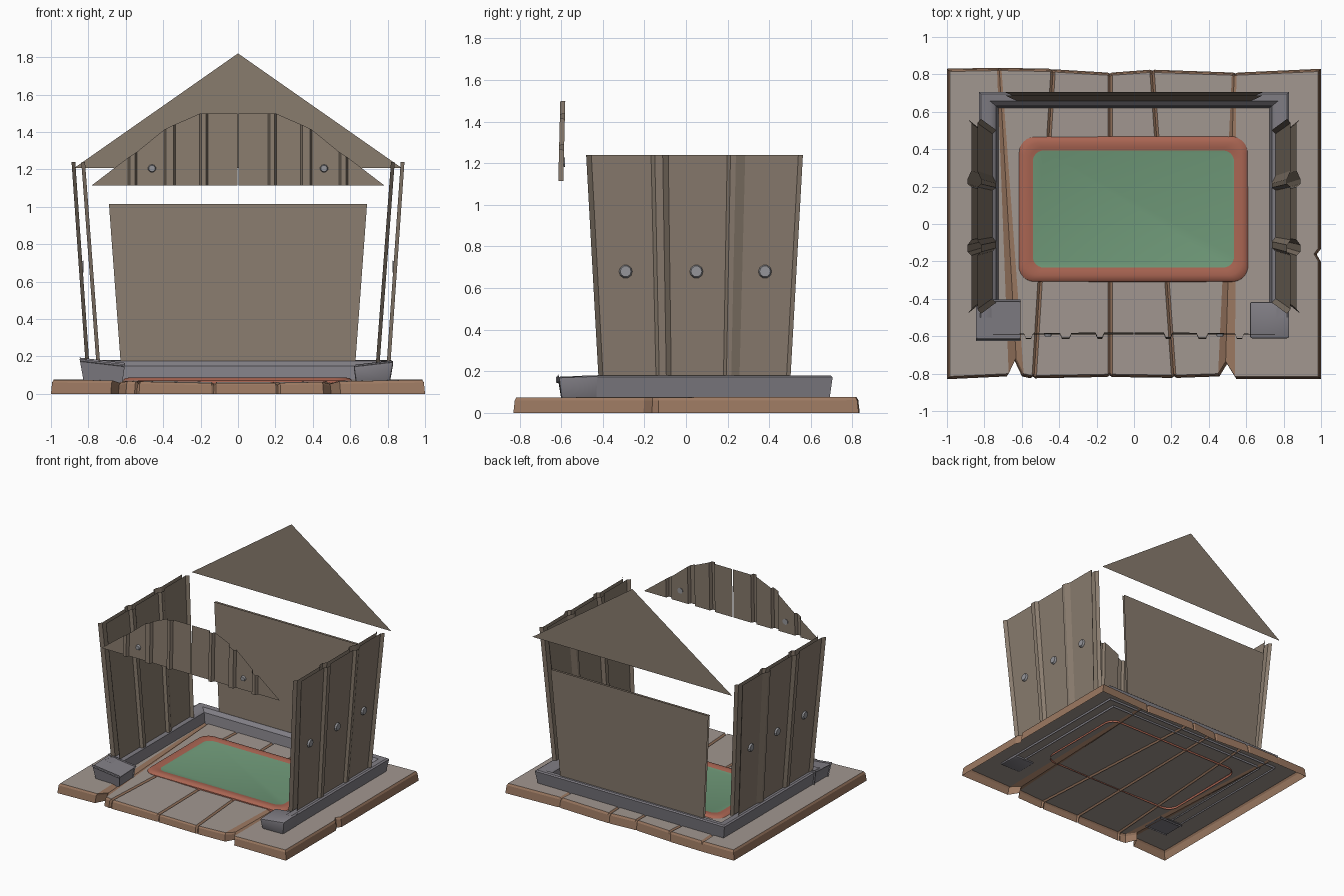
import bpy, bmesh, math
from mathutils import Matrix

if "Cube" in bpy.data.objects:
    bpy.data.objects.remove(bpy.data.objects["Cube"])


def mat(name, r, g, b):
    m = bpy.data.materials.new(name)
    m.diffuse_color = (r, g, b, 1)
    m.use_nodes = True
    m.node_tree.nodes["Principled BSDF"].inputs["Base Color"].default_value = m.diffuse_color
    return m


PLANK = mat("plank_top", .36, .31, .28)
EDGE = mat("plank_edge", .33, .19, .12)
SHEET = mat("metal_sheet", .25, .20, .155)
STONE = mat("stone", .22, .21, .235)
BOLT = mat("bolt_metal", .30, .30, .32)
RED = mat("rug_border", .40, .13, .085)
GREEN = mat("rug_centre", .16, .32, .19)


def finish(bm, name, *mats, smooth=None, recalc=False):
    if recalc:
        bmesh.ops.recalc_face_normals(bm, faces=bm.faces)
    me = bpy.data.meshes.new(name)
    bm.to_mesh(me)
    bm.free()
    for m in mats:
        me.materials.append(m)
    ob = bpy.data.objects.new(name, me)
    bpy.context.collection.objects.link(ob)
    if smooth:
        bpy.context.view_layer.objects.active = ob
        ob.select_set(True)
        bpy.ops.object.shade_smooth_by_angle(angle=math.radians(smooth))
        ob.select_set(False)
    return ob


def bridge(bm, a, b, closed=False, index=0):
    n = len(a)
    for i in range(n if closed else n - 1):
        j = (i + 1) % n
        bm.faces.new((a[i], a[j], b[j], b[i])).material_index = index


def strip(name, low, high, material, flip=False):
    """Open sheet between two point rows."""
    bm = bmesh.new()
    bridge(bm, [bm.verts.new(p) for p in low], [bm.verts.new(p) for p in high])
    if flip:
        bmesh.ops.reverse_faces(bm, faces=bm.faces)
    return finish(bm, name, material)


def bolt(name, pos, axis, angle, r, depth):
    bm = bmesh.new()
    bmesh.ops.create_cone(bm, cap_ends=True, segments=10, radius1=r, radius2=r * .75, depth=depth,
                          matrix=Matrix.Translation(pos) @ Matrix.Rotation(angle, 4, axis))
    finish(bm, name, BOLT)


# Plank floor: columns of (front x, front y, back x, back y, drop); drop > 0 is a seam
cols = [(-.985, -.815, -.985, .815, 0), (-.67, -.80, -.732, .82, 0), (-.63, -.715, -.72, .82, .012),
        (-.59, -.80, -.708, .82, 0), (-.545, -.81, -.445, .815, 0), (-.533, -.80, -.433, .81, .012),
        (-.521, -.81, -.421, .812, 0), (-.14, -.803, -.14, .795, 0), (-.128, -.795, -.128, .79, .012),
        (-.116, -.803, -.116, .795, 0), (.2, -.808, .085, .81, 0), (.212, -.80, .097, .805, .012),
        (.224, -.808, .109, .81, 0), (.45, -.80, .523, .795, 0), (.49, -.735, .535, .79, .012),
        (.54, -.815, .547, .795, 0), (.985, -.815, .985, .815, 0)]
bm = bmesh.new()
front = [bm.verts.new((a, b, .075 - d - .018 * max(0, 1 - (a / .75) ** 2))) for a, b, _, _, d in cols]
back = [bm.verts.new((a, b, .076 - d)) for _, _, a, b, d in cols]
notch = [bm.verts.new(p) for p in ((.985, -.2, .075), (.962, -.16, .075), (.985, -.13, .075))]
for i in range(len(cols) - 1):
    seam = cols[i][4] or cols[i + 1][4]
    right = notch if i == len(cols) - 2 else []
    f = bm.faces.new([front[i], front[i + 1]] + right + [back[i + 1], back[i]])
    f.material_index = 1 if seam else 0
rim = front + notch + back[::-1]
rings = [rim]
for sx, sy, fz in ((1.009, 1.01, .8), (1.0152, 1.0184, 0)):
    rings.append([bm.verts.new((v.co.x * sx, v.co.y * sy, v.co.z * fz)) for v in rim])
for upper, lower in zip(rings, rings[1:]):
    bridge(bm, lower, upper, True, 1)
finish(bm, "plank_floor", PLANK, EDGE)


# Rug: rounded rings with a padded border
def rounded(bm, inset, z, seg=6):
    hx, hy, r = .615 - inset, .39 - inset, max(.03, .085 - inset * .35)
    out = []
    for k, (sx, sy) in enumerate(((1, 1), (-1, 1), (-1, -1), (1, -1))):
        for s in range(seg + 1):
            a = math.pi / 2 * (k + s / seg)
            out.append(bm.verts.new((sx * (hx - r) + r * math.cos(a) - .003,
                                     sy * (hy - r) + r * math.sin(a) + .08, z)))
    return out


bm = bmesh.new()
rr = [rounded(bm, *p) for p in ((0, .055), (.002, .072), (.014, .083), (.035, .087), (.062, .085), (.077, .08))]
for a, b in zip(rr, rr[1:]):
    bridge(bm, a, b, True)
bm.faces.new(rr[-1]).material_index = 1
finish(bm, "rug", RED, GREEN, smooth=40)

# Stone kerb: one section carried round three sides
section = [(.02, .06), (.0, .172), (.012, .18), (.06, .176), (.092, .15), (.108, .06)]
bm = bmesh.new()
rows = []
for ins, z in section:
    x, y = .83 - ins, .705 - ins * .8
    rows.append([bm.verts.new(p) for p in ((-x, -.5, z), (-x, y, z), (x, y, z), (x, -.5, z))])
for a, b in zip(rows, rows[1:]):
    bridge(bm, a, b)
finish(bm, "stone_kerb", STONE, recalc=False, smooth=35)

# Stone corner blocks at the front
for s, side in ((-1, "left"), (1, "right")):
    bm = bmesh.new()
    bmesh.ops.create_cube(bm, size=1)
    for v in bm.verts:
        outer, rear, up = v.co.x > 0, v.co.y > 0, v.co.z > 0
        v.co = (s * ((.832 if outer else .618) if up else (.812 if outer else .63)),
                (-.415 if rear else -.613) if up else (-.425 if rear else -.598),
                (.18 if outer else .155) - (0 if rear else .008) if up else .06)
    bmesh.ops.bevel(bm, geom=bm.edges[:], offset=.012, segments=2, affect='EDGES', profile=.5)
    finish(bm, side + "_corner_block", STONE, smooth=35, recalc=True)

# Ribbed side walls: an outer and inner sheet each, leaning outwards
wall = [(-.48, .02), (-.455, 0), (-.168, 0), (-.15, .02), (-.112, .02), (-.085, 0),
        (.198, 0), (.214, .02), (.24, .02), (.285, 0), (.54, 0), (.562, .02)]
Z0, Z1 = .16, 1.24
for s, side in ((-1, "left"), (1, "right")):
    for label, x0, x1, d in (("outer", .795, .87, 1), ("inner", .757, .838, -1)):
        low = [(s * (x0 + d * o), .04 + (y - .04) * .885, Z0) for y, o in wall]
        high = [(s * (x1 + d * o), y, Z1) for y, o in wall]
        strip(f"{side}_{label}_wall", low, high, SHEET, flip=s * d < 0)
    for i, y in enumerate((-.29, .05, .38)):
        bolt(f"{side}_wall_bolt_{i + 1}", (s * .835, y, .68), 'Y', s * math.pi / 2, .035, .02)

# Back wall: two flat sheets leaning backwards, and the flat gable above
for label, y0, y1, flip in (("outer", .675, .705, True), ("inner", .658, .688, False)):
    strip(f"back_{label}_wall", [(-.627, y0, .16), (.627, y0, .16)],
          [(-.69, y1, 1.015), (.69, y1, 1.015)], SHEET, flip)
bm = bmesh.new()
bm.faces.new([bm.verts.new(p) for p in ((.875, .67, 1.208), (-.875, .67, 1.208), (0, .67, 1.82))])
finish(bm, "back_gable", SHEET)

# Ribbed arched fascia over the front, in two halves
outline = [(0, 1.5), (.2, 1.5), (.36, 1.43), (.4, 1.41), (.545, 1.29), (.585, 1.265), (.78, 1.116)]


def arch(x):
    for (xa, za), (xb, zb) in zip(outline, outline[1:]):
        if x <= xb:
            return za + (zb - za) * (x - xa) / (xb - xa)


fascia = [(.004, 0)]
for a, b in ((.16, .205), (.335, .395), (.54, .588)):
    fascia += [(a, 0), (a + .01, .024), (b - .01, .024), (b, 0)]
fascia.append((.78, 0))
for s, side in ((-1, "left"), (1, "right")):
    low = [(s * x, -.59 - o, 1.115) for x, o in fascia]
    high = [(s * x, -.59 - o + (arch(x) - 1.115) * .025, arch(x)) for x, o in fascia]
    strip(side + "_front_fascia", low, high, SHEET, flip=s < 0)
    bolt(side + "_fascia_bolt", (s * .46, -.592, 1.205), 'X', math.pi / 2, .023, .02)
